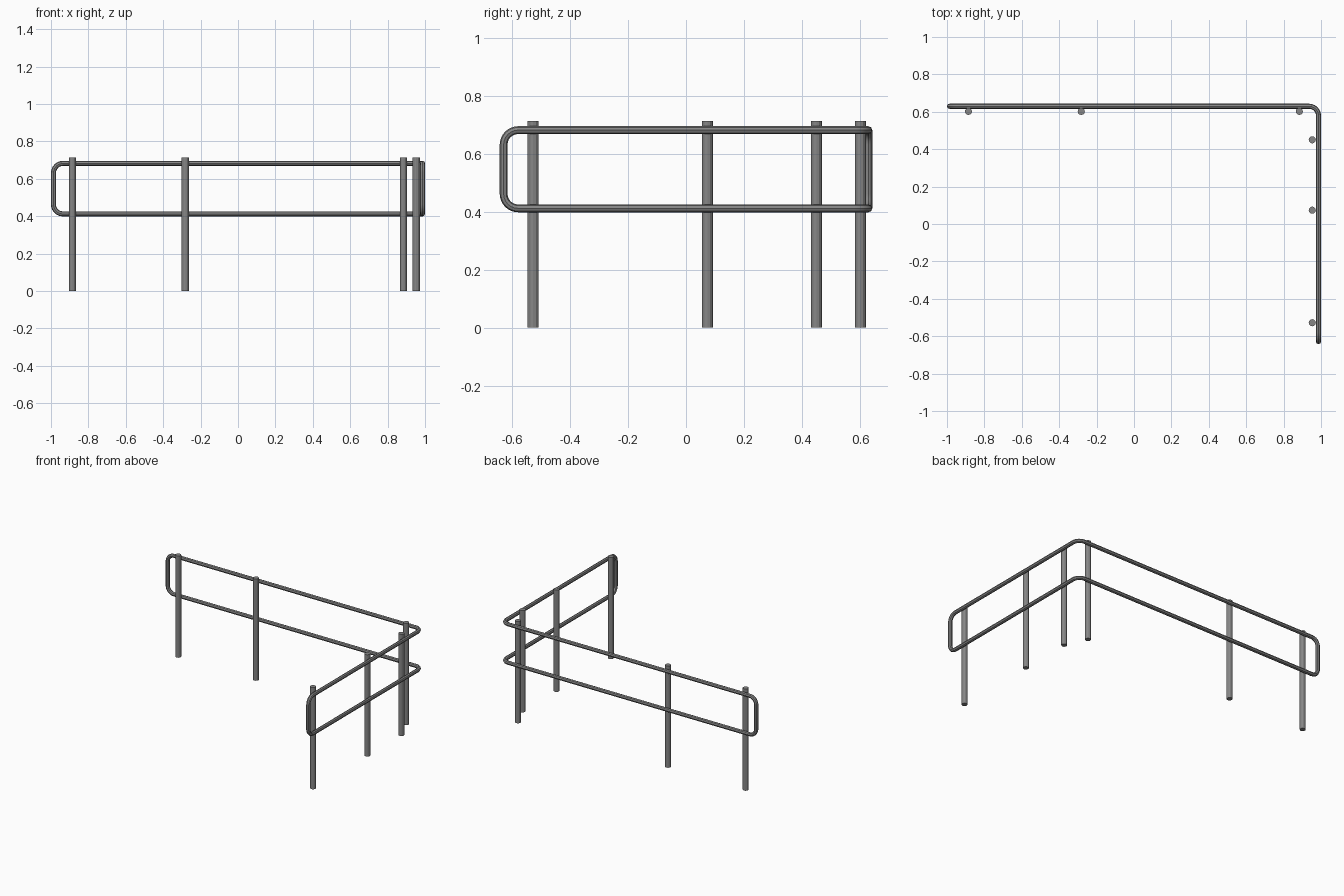
import bpy
import math
from mathutils import Vector

cube = bpy.data.objects.get("Cube")
if cube:
    bpy.data.objects.remove(cube, do_unlink=True)

# Painted steel
steel = bpy.data.materials.new("grey_steel")
steel.use_nodes = True
colour = (0.24, 0.24, 0.24, 1)
steel.diffuse_color = colour
steel.node_tree.nodes["Principled BSDF"].inputs["Base Color"].default_value = colour

RAIL_R, POST_R, POST_H = 0.0135, 0.019, 0.714
X, Y = 1 - RAIL_R, 0.643 - RAIL_R
LOW, HIGH = 0.412, 0.682
BEND, STEPS = 0.05, 6


def rounded_loop(corners):
    """Closed path with every right-angle corner replaced by an arc."""
    path = []
    for i, corner in enumerate(corners):
        back = (corners[i - 1] - corner).normalized()
        ahead = (corners[(i + 1) % len(corners)] - corner).normalized()
        centre = corner + (back + ahead) * BEND
        for s in range(STEPS + 1):
            a = math.pi / 2 * s / STEPS
            path.append(centre - (ahead * math.cos(a) + back * math.sin(a)) * BEND)
    return path


# Handrail: one continuous bent tube around both runs
plan = [(-X, Y), (X, Y), (X, -Y)]
corners = [Vector((x, y, LOW)) for x, y in plan]
corners += [Vector((x, y, HIGH)) for x, y in reversed(plan)]
path = rounded_loop(corners)
curve = bpy.data.curves.new("handrail", "CURVE")
curve.dimensions = "3D"
curve.bevel_depth = RAIL_R
curve.bevel_resolution = 2
spline = curve.splines.new("POLY")
spline.points.add(len(path) - 1)
for point, co in zip(spline.points, path):
    point.co = (*co, 1)
spline.use_cyclic_u = True
curve.materials.append(steel)
rail = bpy.data.objects.new("handrail", curve)
bpy.context.collection.objects.link(rail)
bpy.ops.object.select_all(action="DESELECT")
rail.select_set(True)
bpy.context.view_layer.objects.active = rail
bpy.ops.object.convert(target="MESH")
bpy.ops.object.shade_smooth_by_angle(angle=math.radians(30))


# Posts stand just inside the rail line
def post(name, x, y):
    bpy.ops.mesh.primitive_cylinder_add(
        vertices=12, radius=POST_R, depth=POST_H, location=(x, y, POST_H / 2))
    obj = bpy.context.object
    obj.name = name
    obj.data.materials.append(steel)
    bpy.ops.object.shade_smooth_by_angle(angle=math.radians(25))


for i, x in enumerate((-0.885, -0.282, 0.884)):
    post(f"back_post_{i + 1}", x, 0.602)
for i, y in enumerate((-0.528, 0.074, 0.45)):
    post(f"side_post_{i + 1}", 0.953, y)
